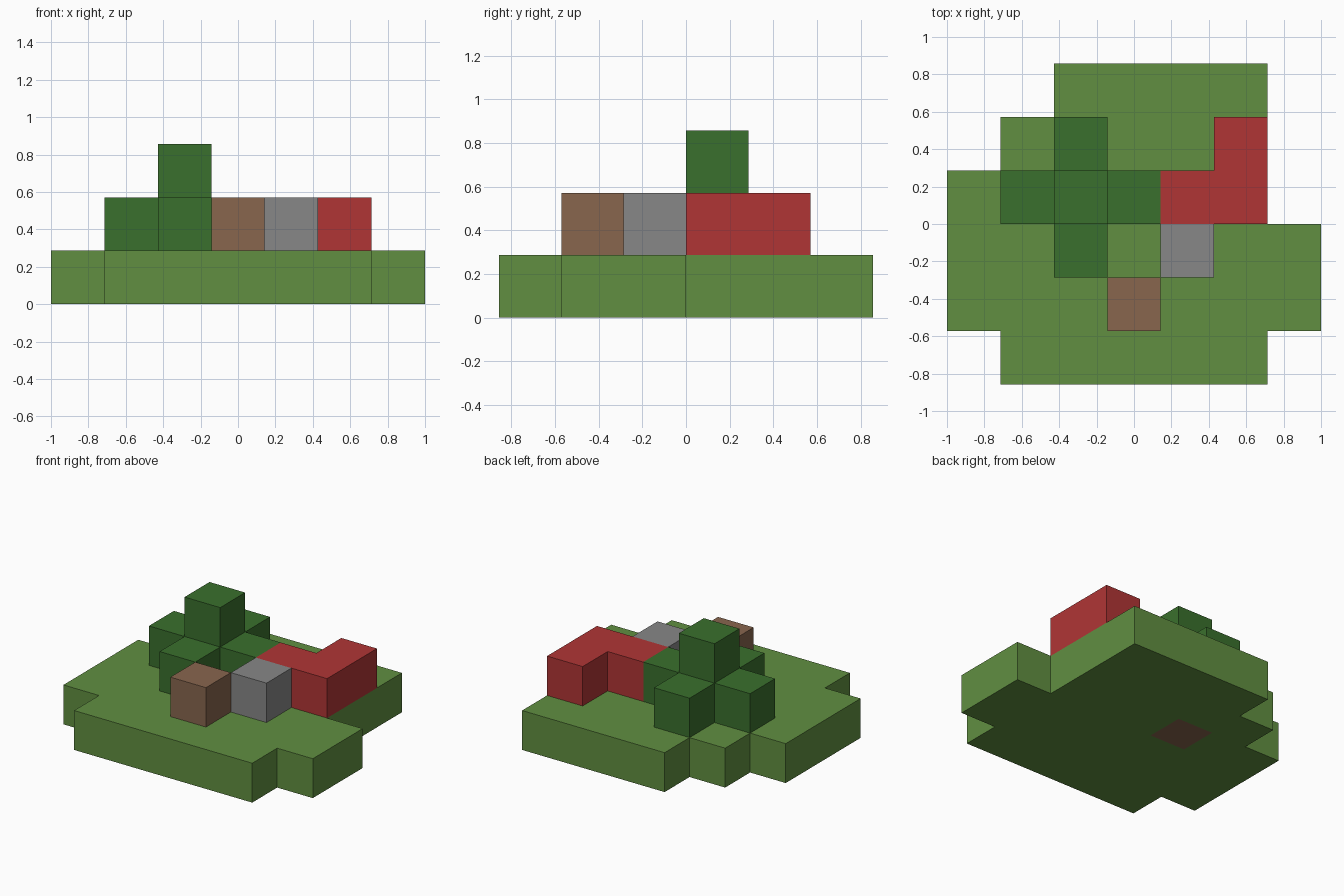
import bpy
import bmesh
from mathutils import Vector

cube = bpy.data.objects.get("Cube")
if cube:
    bpy.data.objects.remove(cube, do_unlink=True)

UNIT = 2 / 7                       # edge of one block
ORIGIN = Vector((-1, -3 * UNIT, 0))

# Floor plans, one string per row from back to front:
# g grass, t trunk, l leaves, r red wall, s stone, b wooden block
LAYERS = [
    ["..gggg.",
     ".ggggg.",
     "ggtggg.",
     "ggggggg",
     "ggggggg",
     ".ggggg."],
    [".......",
     "..l..r.",
     ".lllrr.",
     "..l.s..",
     "...b...",
     "......."],
    [".......",
     ".......",
     "..l....",
     ".......",
     ".......",
     "......."],
]


def make_material(name, color):
    mat = bpy.data.materials.new(name)
    mat.use_nodes = True
    rgba = (*color, 1)
    mat.diffuse_color = rgba
    bsdf = mat.node_tree.nodes["Principled BSDF"]
    bsdf.inputs["Base Color"].default_value = rgba
    bsdf.inputs["Roughness"].default_value = 0.9
    return mat


def cells_of(key):
    return {(i, len(rows) - 1 - j, k)
            for k, rows in enumerate(LAYERS)
            for j, row in enumerate(rows)
            for i, char in enumerate(row) if char == key}


def build_blocks(name, key, mat):
    """Join all blocks of one kind into a single closed shell."""
    cells = cells_of(key)
    bm = bmesh.new()
    for cell in cells:
        for axis in range(3):
            for side in (0, 1):
                step = Vector((0, 0, 0))
                step[axis] = 2 * side - 1
                neighbour = tuple(int(c + s) for c, s in zip(cell, step))
                if neighbour in cells:
                    continue
                u, v = Vector((0, 0, 0)), Vector((0, 0, 0))
                u[(axis + 1) % 3] = v[(axis + 2) % 3] = 1
                start = Vector(cell)
                start[axis] += side
                corners = [start, start + u, start + u + v, start + v]
                if side == 0:
                    corners.reverse()
                bm.faces.new([bm.verts.new(ORIGIN + c * UNIT) for c in corners])
    bmesh.ops.remove_doubles(bm, verts=bm.verts, dist=0.001)
    mesh = bpy.data.meshes.new(name)
    bm.to_mesh(mesh)
    bm.free()
    mesh.materials.append(mat)
    obj = bpy.data.objects.new(name, mesh)
    bpy.context.collection.objects.link(obj)


grass = make_material("grass green", (0.119, 0.275, 0.053))
leaf = make_material("leaf green", (0.042, 0.162, 0.026))
red = make_material("red", (0.434, 0.036, 0.036))
stone = make_material("stone grey", (0.242, 0.242, 0.242))
wood = make_material("wood brown", (0.246, 0.133, 0.076))

# Ground slab, tree, wall and loose blocks
build_blocks("ground", "g", grass)
build_blocks("tree_trunk", "t", wood)
build_blocks("tree_leaves", "l", leaf)
build_blocks("red_wall", "r", red)
build_blocks("stone_block", "s", stone)
build_blocks("wooden_block", "b", wood)
